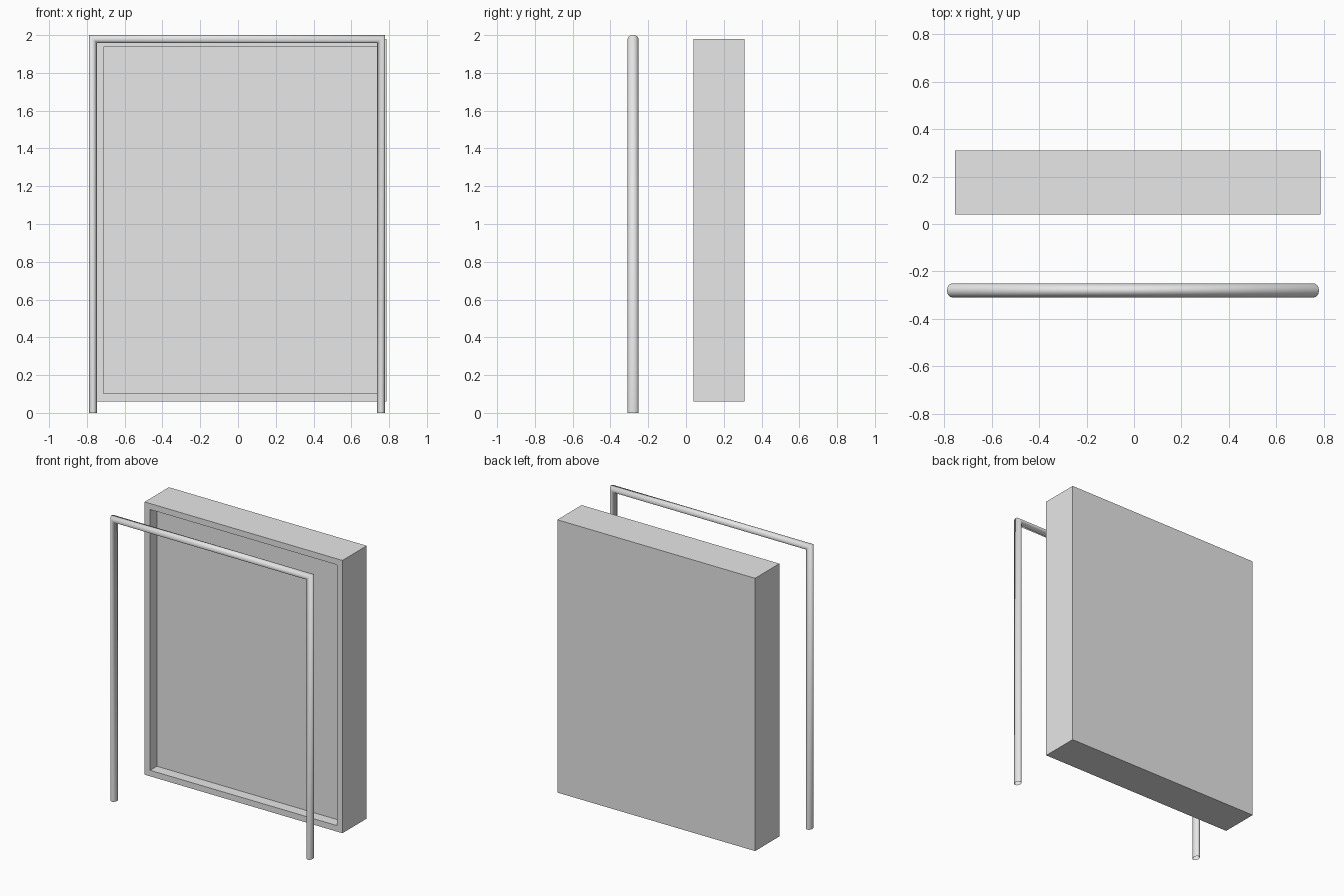
import bpy
import bmesh
from math import cos, sin, tau
from mathutils import Vector

default_cube = bpy.data.objects.get("Cube")
if default_cube:
    bpy.data.objects.remove(default_cube, do_unlink=True)

grey = bpy.data.materials.new("light_grey")
grey.use_nodes = True
colour = (0.8, 0.8, 0.8, 1)
grey.diffuse_color = colour
grey.node_tree.nodes["Principled BSDF"].inputs["Base Color"].default_value = colour


def add_object(name, bm):
    bmesh.ops.recalc_face_normals(bm, faces=bm.faces)
    mesh = bpy.data.meshes.new(name)
    bm.to_mesh(mesh)
    bm.free()
    mesh.materials.append(grey)
    obj = bpy.data.objects.new(name, mesh)
    bpy.context.collection.objects.link(obj)
    return obj


# Shallow cabinet with a recessed front panel
size = Vector((1.54, 0.27, 1.92))
centre = Vector((0.015, 0.175, 1.02))
border, depth = 0.06, 0.075
bm = bmesh.new()
bmesh.ops.create_cube(bm, size=1)
bmesh.ops.scale(bm, vec=size, verts=bm.verts)
bmesh.ops.translate(bm, vec=centre, verts=bm.verts)
front = min(bm.faces, key=lambda f: f.calc_center_median().y)
bmesh.ops.inset_region(bm, faces=[front], thickness=border)
panel = bmesh.ops.extrude_face_region(bm, geom=[front])["geom"]
bmesh.ops.delete(bm, geom=[front], context="FACES_ONLY")
bmesh.ops.translate(bm, vec=(0, depth, 0),
                    verts=[v for v in panel if isinstance(v, bmesh.types.BMVert)])
add_object("recessed_panel_box", bm)

# Oval tube arch in front: two legs and a top bar with mitred corners
left, right, top, y = -0.767, 0.758, 1.979, -0.28
half_width, half_depth, sides = 0.021, 0.029, 24
# Each station is the path point and the direction the tube's outer side faces
stations = [((left, 0), (-1, 0)), ((left, top), (-1, 1)),
            ((right, top), (1, 1)), ((right, 0), (1, 0))]
bm = bmesh.new()
rings = []
for (px, pz), (ox, oz) in stations:
    ring = []
    for i in range(sides):
        angle = tau * i / sides
        out = half_width * cos(angle)
        ring.append(bm.verts.new((px + ox * out, y + half_depth * sin(angle), pz + oz * out)))
    rings.append(ring)
for a, b in zip(rings, rings[1:]):
    for i in range(sides):
        j = (i + 1) % sides
        bm.faces.new((a[i], a[j], b[j], b[i]))
arch = add_object("tube_arch", bm)
for polygon in arch.data.polygons:
    polygon.use_smooth = True
